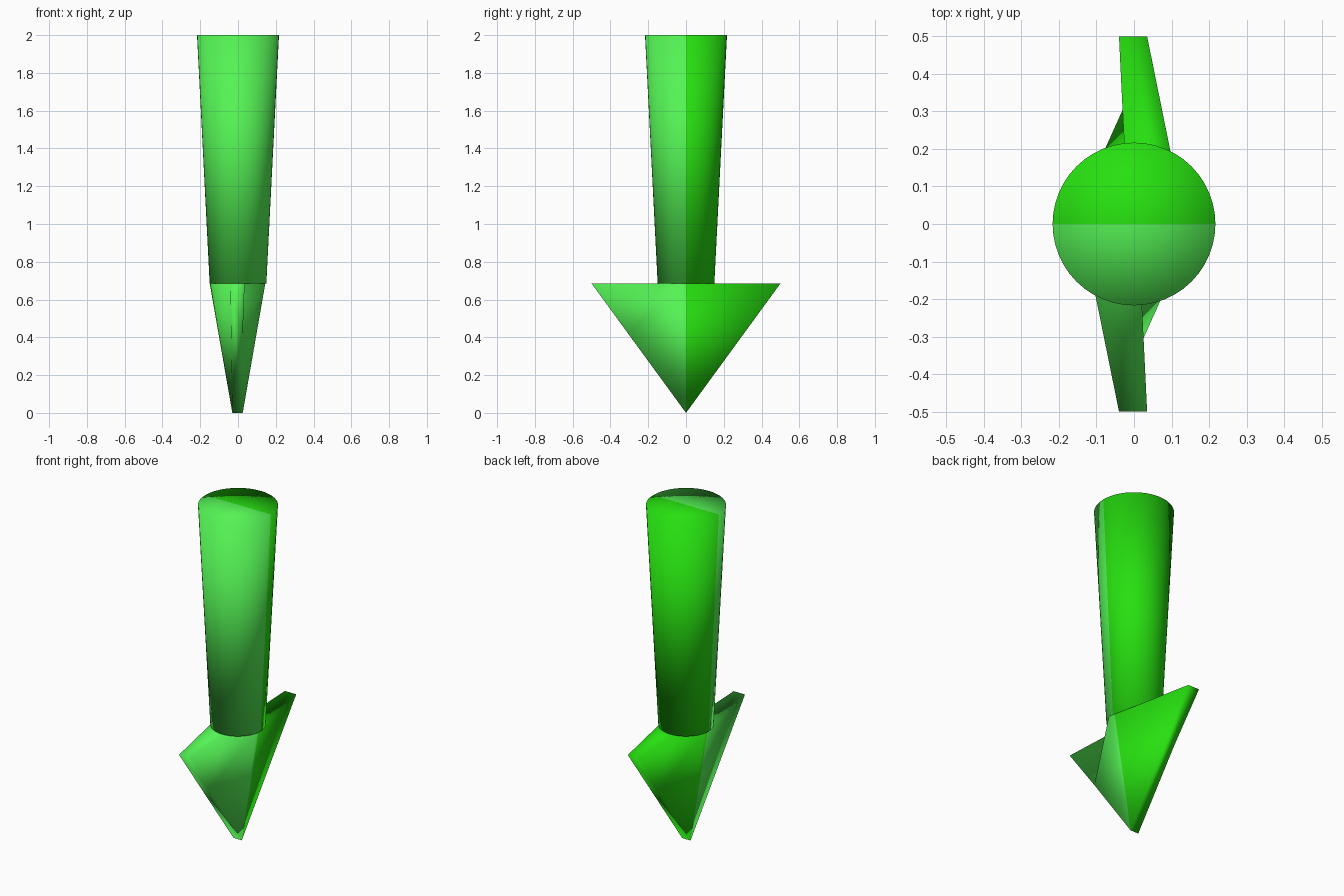
import bpy, bmesh

if "Cube" in bpy.data.objects:
    bpy.data.objects.remove(bpy.data.objects["Cube"])


def material(name, rgb):
    m = bpy.data.materials.new(name)
    m.diffuse_color = (*rgb, 1)
    m.use_nodes = True
    m.node_tree.nodes["Principled BSDF"].inputs["Base Color"].default_value = m.diffuse_color
    return m


FRONT = material("light_green", (0.09, 0.9, 0.09))
BACK = material("deep_green", (0.02, 0.75, 0.005))
TOP = 0.685


def finish(bm, name):
    # split along y = 0, colour the two halves and smooth the surface
    bmesh.ops.recalc_face_normals(bm, faces=bm.faces)
    bmesh.ops.bisect_plane(bm, geom=bm.verts[:] + bm.edges[:] + bm.faces[:],
                           dist=1e-5, plane_co=(0, 0, 0), plane_no=(0, 1, 0))
    for f in bm.faces:
        f.material_index = 1 if f.calc_center_median().y > 0 else 0
        f.smooth = True
    mesh = bpy.data.meshes.new(name)
    bm.to_mesh(mesh)
    bm.free()
    mesh.materials.append(FRONT)
    mesh.materials.append(BACK)
    ob = bpy.data.objects.new(name, mesh)
    bpy.context.collection.objects.link(ob)
    return ob


# tapered round shaft
bm = bmesh.new()
bmesh.ops.create_cone(bm, cap_ends=True, cap_tris=True, segments=48,
                      radius1=0.15, radius2=0.217, depth=2 - TOP)
bmesh.ops.translate(bm, verts=bm.verts, vec=(0, 0, (2 + TOP) / 2))
finish(bm, "arrow_shaft")

# twisted arrowhead: one half, repeated by a half turn about the vertical axis
HALF = {
    "barb_a": (0.0375, 0.5, TOP),      # outer corners of the two barbs
    "barb_c": (0.0375, -0.5, TOP),
    "shoulder": (0.147, -0.04, TOP),   # wide point beside the shaft
    "notch": (0.0275, -0.305, 0.418),  # where the flank meets the barb
    "root": (0.02, -0.14, TOP),        # inner corner under the shaft
    "tip": (0.0275, 0, 0),
}
bm = bmesh.new()
sides = []
for s in (1, -1):
    sides.append({k: bm.verts.new((s * x - 0.0025, s * y, z))
                  for k, (x, y, z) in HALF.items()})
for v, w in (sides, sides[::-1]):
    for keys in (("barb_a", "shoulder", "tip"), ("shoulder", "notch", "tip"),
                 ("shoulder", "root", "notch"), ("notch", "root", "barb_c")):
        bm.faces.new([v[k] for k in keys])
    # narrow outer edge of the barb
    bm.faces.new([v["barb_c"], w["barb_a"], w["tip"], v["tip"], v["notch"]])
a, b = sides
bm.faces.new([v[k] for v in (a, b)
              for k in ("barb_a", "shoulder", "root", "barb_c")])
finish(bm, "arrow_head")
